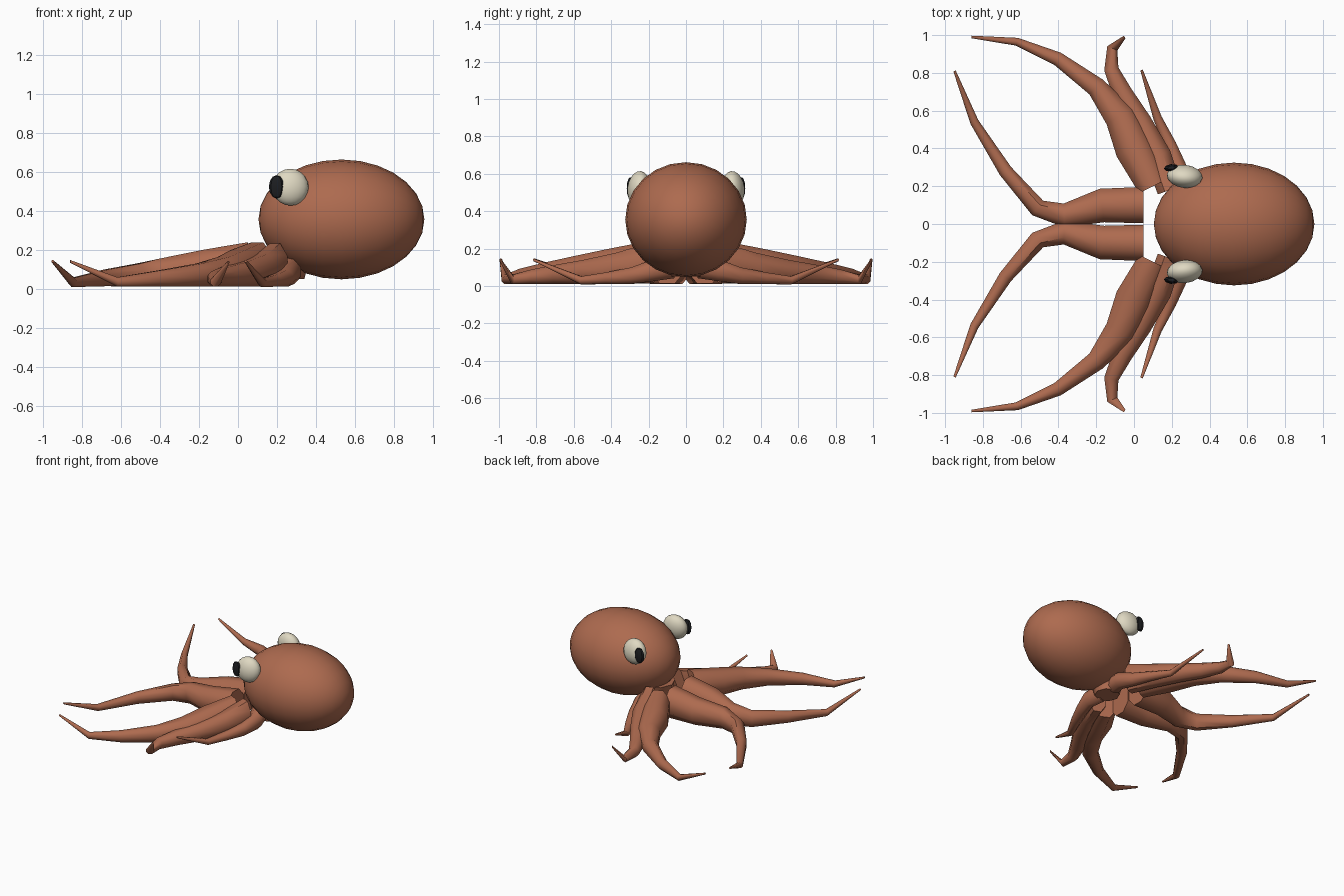
import bpy, bmesh, math
from mathutils import Vector

if "Cube" in bpy.data.objects:
    bpy.data.objects.remove(bpy.data.objects["Cube"])


def material(name, rgb):
    m = bpy.data.materials.new(name)
    m.diffuse_color = (*rgb, 1)
    m.use_nodes = True
    m.node_tree.nodes["Principled BSDF"].inputs["Base Color"].default_value = m.diffuse_color
    return m


SKIN = material("terracotta skin", (0.42, 0.145, 0.078))
CREAM = material("cream eye", (0.74, 0.69, 0.54))
BLACK = material("black pupil", (0.012, 0.013, 0.015))


def ellipsoid(name, centre, radii, mat, segs, rings, rot=(0, 0, 0), angle=60):
    bpy.ops.mesh.primitive_uv_sphere_add(segments=segs, ring_count=rings,
                                         radius=1, location=centre, rotation=rot)
    ob = bpy.context.object
    ob.name = name
    ob.scale = radii
    ob.data.materials.append(mat)
    bpy.ops.object.shade_smooth_by_angle(angle=math.radians(angle))
    return ob


def tentacle(name, path, side, sides=8):
    """Sweep an oval along path points (x, y, centre z, half width, half height)."""
    pts = [Vector((p[0], p[1] * side, p[2])) for p in path]
    bm = bmesh.new()
    rings = []
    for i, (x, y, z, w, h) in enumerate(path):
        t = pts[min(i + 1, len(pts) - 1)] - pts[max(i - 1, 0)]
        across = Vector((-t.y, t.x, 0)).normalized()
        up = Vector((0, 0, 1))
        ring = []
        for k in range(sides):
            a = 2 * math.pi * (k + 0.5) / sides
            ring.append(bm.verts.new(pts[i] + across * w * 1.04 * math.cos(a)
                                     + up * h * 1.06 * math.sin(a)))
        rings.append(ring)
    for r0, r1 in zip(rings, rings[1:]):
        for k in range(sides):
            n = (k + 1) % sides
            bm.faces.new((r0[k], r0[n], r1[n], r1[k]))
    bm.faces.new(rings[0])
    bm.faces.new(rings[-1])
    bmesh.ops.recalc_face_normals(bm, faces=bm.faces)
    me = bpy.data.meshes.new(name)
    bm.to_mesh(me)
    bm.free()
    me.materials.append(SKIN)
    ob = bpy.data.objects.new(name, me)
    bpy.context.collection.objects.link(ob)
    bpy.ops.object.select_all(action='DESELECT')
    ob.select_set(True)
    bpy.context.view_layer.objects.active = ob
    bpy.ops.object.shade_smooth_by_angle(angle=math.radians(50))


# Egg-shaped body, poles along x
ellipsoid("body", (0.53, 0, 0.355), (0.307, 0.325, 0.425), SKIN, 24, 14,
          (0, math.pi / 2, 0)).scale = (0.307, 0.325, 0.425)

# Arm paths on one side, from root to tip
ARMS = {
    "leading_arm": [
        (0.05, 0.10, 0.125, 0.10, 0.115), (-0.17, 0.098, 0.107, 0.093, 0.095),
        (-0.37, 0.045, 0.086, 0.066, 0.076), (-0.51, 0.085, 0.07, 0.05, 0.06),
        (-0.68, 0.28, 0.055, 0.038, 0.043), (-0.845, 0.54, 0.032, 0.024, 0.024),
        (-0.95, 0.81, 0.14, 0.007, 0.007)],
    "sweeping_arm": [
        (0.10, 0.20, 0.125, 0.085, 0.115), (0.0, 0.40, 0.105, 0.105, 0.095),
        (-0.075, 0.57, 0.087, 0.085, 0.077), (-0.20, 0.725, 0.07, 0.055, 0.06),
        (-0.405, 0.875, 0.052, 0.038, 0.042), (-0.62, 0.965, 0.035, 0.022, 0.024),
        (-0.86, 0.99, 0.14, 0.007, 0.007)],
    "side_arm": [
        (0.19, 0.18, 0.125, 0.07, 0.11), (0.125, 0.36, 0.095, 0.075, 0.085),
        (0.03, 0.54, 0.075, 0.065, 0.065), (-0.06, 0.69, 0.062, 0.055, 0.052),
        (-0.12, 0.82, 0.05, 0.04, 0.04), (-0.115, 0.93, 0.035, 0.03, 0.025),
        (-0.05, 0.99, 0.135, 0.008, 0.008)],
    "trailing_arm": [
        (0.24, 0.07, 0.11, 0.06, 0.07), (0.27, 0.17, 0.085, 0.055, 0.06),
        (0.24, 0.29, 0.055, 0.045, 0.045), (0.19, 0.42, 0.042, 0.035, 0.032),
        (0.125, 0.56, 0.03, 0.024, 0.022), (0.04, 0.815, 0.14, 0.007, 0.007)],
}

for side, label in ((1, "left"), (-1, "right")):
    for arm, path in ARMS.items():
        tentacle(f"{label}_{arm}", path, side)
    # Flattened eye and its dark pupil
    ellipsoid(f"{label}_eye", (0.268, 0.252 * side, 0.52), (0.095, 0.061, 0.095),
              CREAM, 16, 10, (0.12 * side, 0, -0.1 * side))
    ellipsoid(f"{label}_pupil", (0.198, 0.297 * side, 0.522), (0.04, 0.02, 0.06),
              BLACK, 8, 6, (0, 0, 0.1 * side), 30)

# Small mouth cone joining the arm roots to the body
bpy.ops.mesh.primitive_cone_add(vertices=8, radius1=0.09, radius2=0.13, depth=0.15,
                                location=(0.25, 0, 0.125))
mouth = bpy.context.object
mouth.name = "mouth"
mouth.data.materials.append(SKIN)
bpy.ops.object.shade_smooth_by_angle(angle=math.radians(50))
